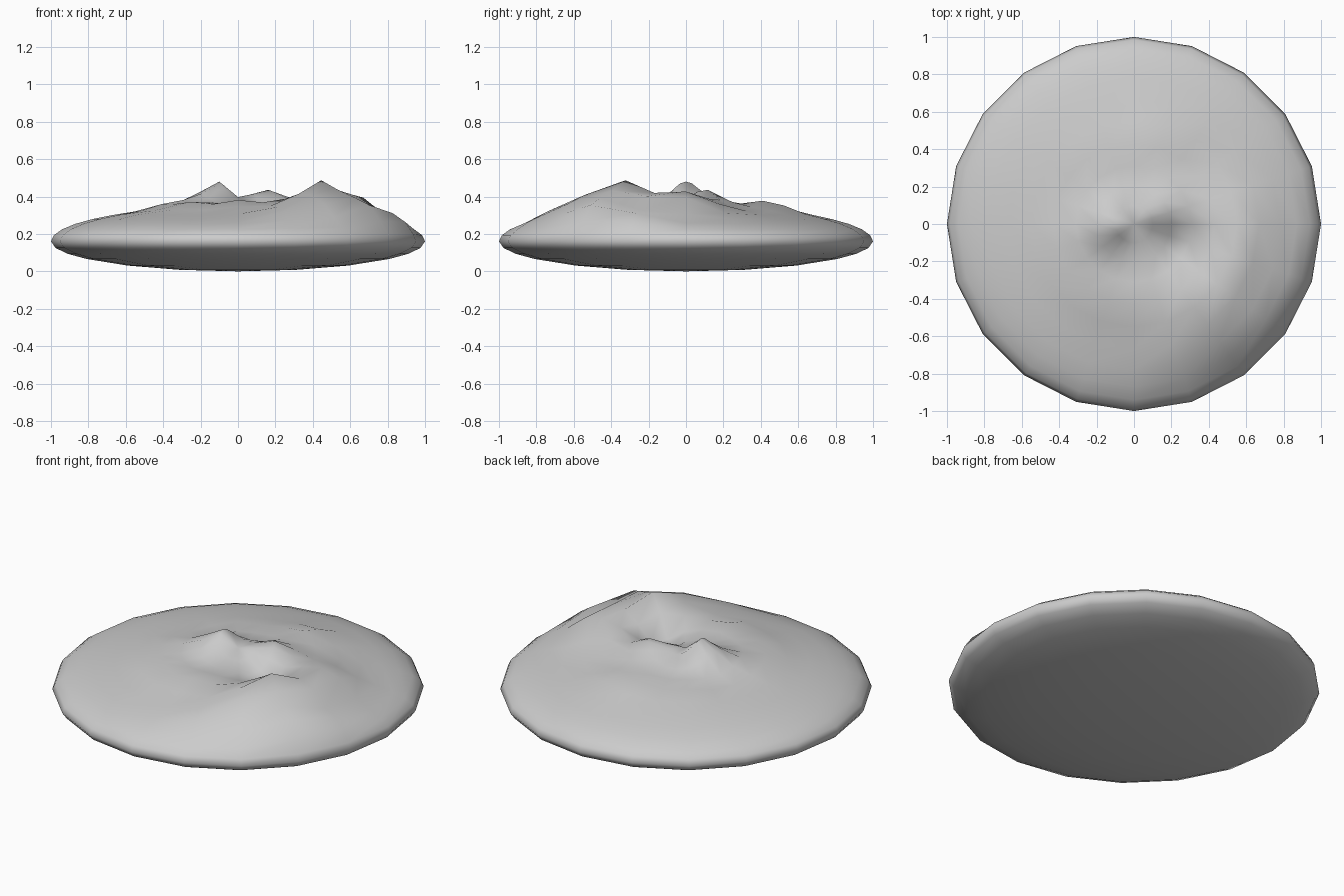
import bpy, bmesh
from math import sin, cos, pi, sqrt, exp

if "Cube" in bpy.data.objects:
    bpy.data.objects.remove(bpy.data.objects["Cube"])

SEG = 20
RIM_Z = 0.16

# Swirled ridges and valleys of the top: x, y, height, spread
BUMPS = [
    (0.44, -0.35, 0.17, 0.17), (0.64, -0.10, 0.15, 0.13),
    (0.48, 0.06, 0.08, 0.15), (0.69, -0.48, 0.10, 0.13),
    (0.36, -0.65, 0.11, 0.15), (0.02, -0.42, 0.05, 0.16),
    (-0.11, 0.00, 0.13, 0.12), (-0.35, -0.08, 0.04, 0.12),
    (0.16, 0.10, 0.09, 0.13), (0.12, 0.45, 0.05, 0.14),
    (0.25, -0.13, -0.07, 0.10), (-0.27, -0.32, 0.04, 0.13),
    (0.87, -0.25, 0.06, 0.11), (-0.25, 0.35, 0.02, 0.14),
]


def top_height(x, y):
    dome = 0.19 * sqrt(max(0.0, 1 - x * x - y * y))
    swirl = sum(h * exp(-((x - a) ** 2 + (y - b) ** 2) / w ** 2)
                for a, b, h, w in BUMPS)
    fade = min(1.0, (1 - sqrt(x * x + y * y)) / 0.08)
    return RIM_Z + dome + swirl * max(0.0, fade)


def bottom_height(x, y):
    return RIM_Z * (1 - sqrt(max(0.0, 1 - x * x - y * y)))


def ring(bm, r, height):
    pts = [(r * cos(2 * pi * i / SEG), r * sin(2 * pi * i / SEG))
           for i in range(SEG)]
    return [bm.verts.new((x, y, height(x, y))) for x, y in pts]


def bridge(bm, a, b):
    for i in range(SEG):
        j = (i + 1) % SEG
        bm.faces.new((a[i], a[j], b[j], b[i]))


bm = bmesh.new()

# Rounded underside, rim, then the rippled top
rings = [ring(bm, r, bottom_height) for r in (0.31, 0.59, 0.81, 0.91, 0.975)]
rings.append(ring(bm, 1.0, lambda x, y: RIM_Z))
rings += [ring(bm, r, top_height)
          for r in (0.985, 0.94, 0.87, 0.78, 0.67, 0.55, 0.43, 0.31, 0.20, 0.10)]
for a, b in zip(rings, rings[1:]):
    bridge(bm, a, b)

# Close both centres
low = bm.verts.new((0, 0, 0))
high = bm.verts.new((0, 0, top_height(0, 0) - 0.02))
for i in range(SEG):
    j = (i + 1) % SEG
    bm.faces.new((rings[0][j], rings[0][i], low))
    bm.faces.new((rings[-1][i], rings[-1][j], high))

bmesh.ops.recalc_face_normals(bm, faces=bm.faces[:])
for f in bm.faces:
    f.smooth = True
mesh = bpy.data.meshes.new("swirled_mound")
bm.to_mesh(mesh)
bm.free()
obj = bpy.data.objects.new("swirled_mound", mesh)
bpy.context.collection.objects.link(obj)
